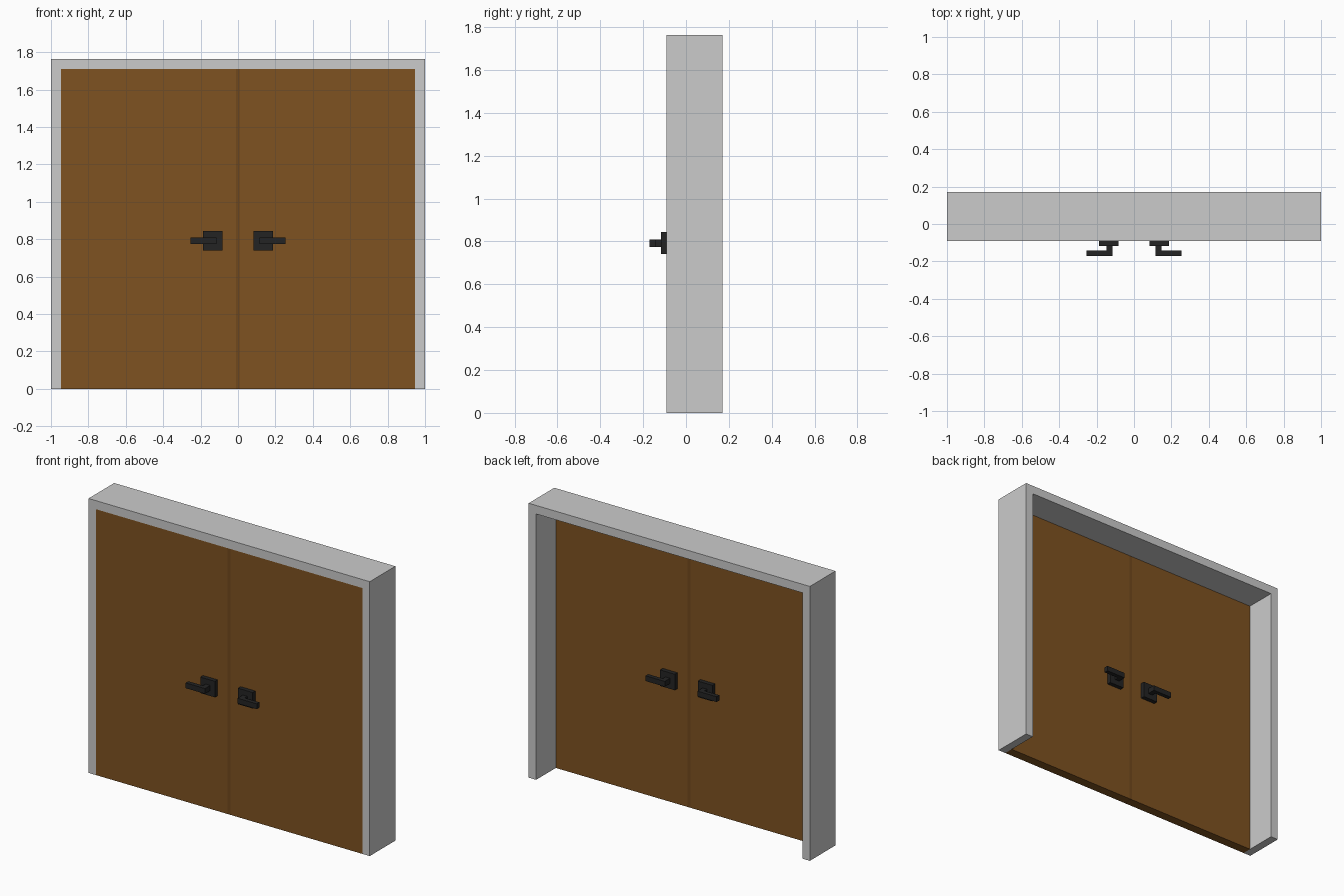
import bpy, bmesh

if "Cube" in bpy.data.objects:
    bpy.data.objects.remove(bpy.data.objects["Cube"])


def material(name, rgb):
    m = bpy.data.materials.new(name)
    m.diffuse_color = (*rgb, 1)
    m.use_nodes = True
    m.node_tree.nodes["Principled BSDF"].inputs["Base Color"].default_value = m.diffuse_color
    return m


wood = material("wood", (0.211, 0.085, 0.015))
seam_wood = material("seam_wood", (0.165, 0.065, 0.012))
black = material("black_metal", (0.017, 0.017, 0.017))


def make(name, bm, mat=None):
    bmesh.ops.recalc_face_normals(bm, faces=bm.faces)
    me = bpy.data.meshes.new(name)
    bm.to_mesh(me)
    bm.free()
    ob = bpy.data.objects.new(name, me)
    bpy.context.collection.objects.link(ob)
    if mat:
        me.materials.append(mat)
    return ob


def prism(name, profile, axis, lo, hi, mat=None):
    """Extrude a 2D profile along y (profile is x,z) or z (profile is x,y)."""
    def place(a, b, t):
        return (a, t, b) if axis == "y" else (a, b, t)
    bm = bmesh.new()
    face = bm.faces.new([bm.verts.new(place(a, b, lo)) for a, b in profile])
    ext = bmesh.ops.extrude_face_region(bm, geom=[face])
    verts = [g for g in ext["geom"] if isinstance(g, bmesh.types.BMVert)]
    bmesh.ops.translate(bm, verts=verts, vec=place(0, 0, hi - lo))
    return make(name, bm, mat)


def rect(x0, x1, b0, b1):
    return [(x0, b0), (x1, b0), (x1, b1), (x0, b1)]


FRONT, BACK = -0.09, 0.17          # frame depth
DOOR_BACK = -0.03
H, T, TOP = 1.764, 0.053, 1.709    # frame height, thickness, underside of lintel
X = 1 - T
SEAM = 0.01                        # half width of the strip between the leaves

# U-shaped frame, open at the floor
prism("door_frame", [(-1, 0), (-1, H), (1, H), (1, 0),
                     (X, 0), (X, TOP), (-X, TOP), (-X, 0)], "y", FRONT, BACK)

# flush strip where the two leaves meet
prism("door_seam", rect(-SEAM, SEAM, FRONT, DOOR_BACK), "z", 0, TOP, seam_wood)

for s, side in ((-1, "left"), (1, "right")):
    prism(f"{side}_door", rect(s * SEAM, s * X, FRONT, DOOR_BACK), "z", 0, TOP, wood)

    # handles on both faces: square plate, then an L-shaped neck and lever
    for face, y0, d in (("front", FRONT, -1), ("back", DOOR_BACK, 1)):
        prism(f"{side}_{face}_handle_plate",
              rect(s * 0.082, s * 0.186, 0.741, 0.844),
              "y", y0, y0 + d * 0.027, black)
        prism(f"{side}_{face}_lever",
              [(s * x, y0 + d * y) for x, y in ((0.116, 0.027), (0.116, 0.08), (0.253, 0.08),
                                                (0.253, 0.053), (0.148, 0.053), (0.148, 0.027))],
              "z", 0.775, 0.809, black)
